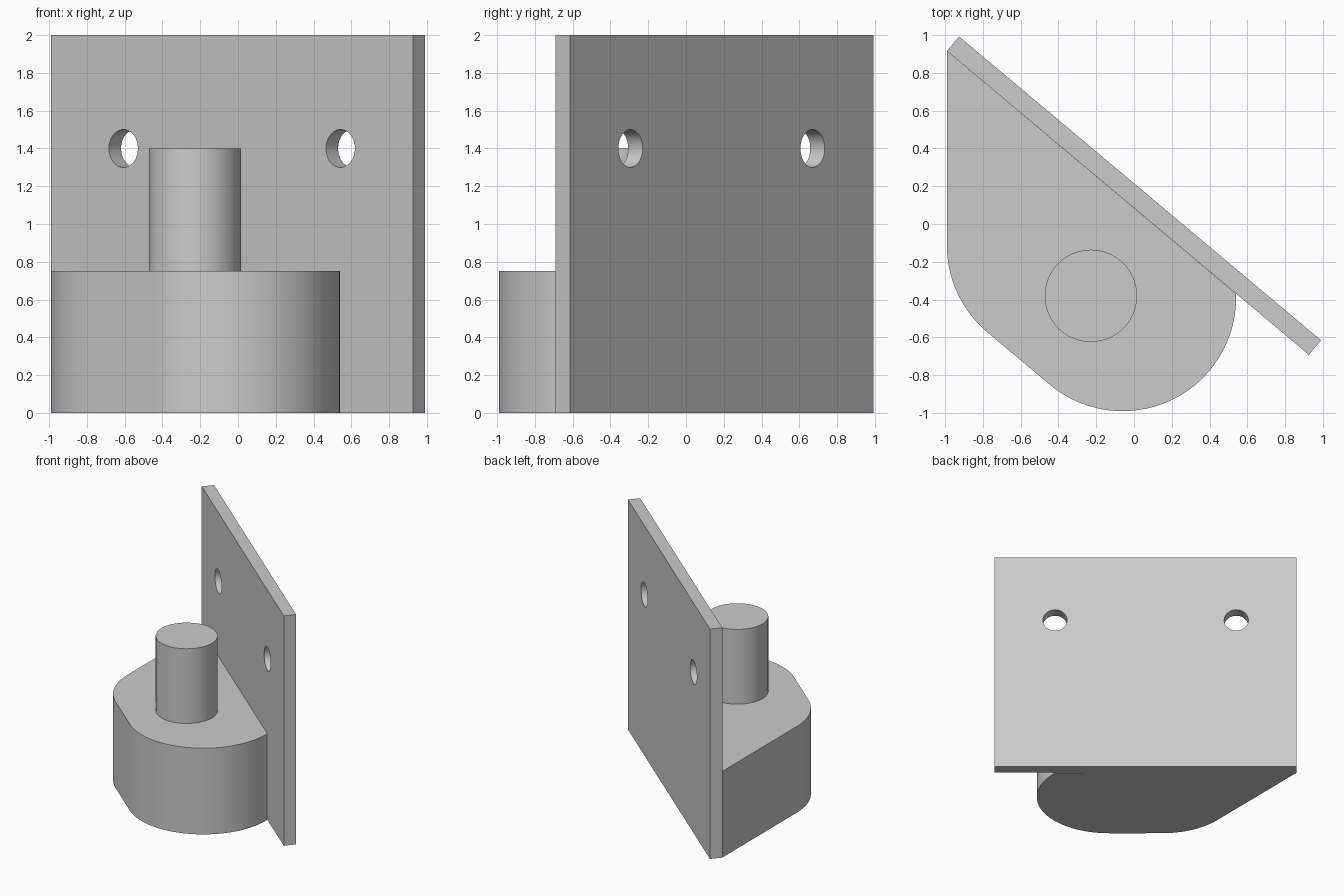
import bpy
import bmesh
from math import radians, cos, sin
from mathutils import Matrix, Vector

cube = bpy.data.objects.get("Cube")
if cube:
    bpy.data.objects.remove(cube, do_unlink=True)

steel = bpy.data.materials.new("grey_steel")
steel.use_nodes = True
GREY = (0.6, 0.6, 0.6, 1)
steel.diffuse_color = GREY
steel.node_tree.nodes["Principled BSDF"].inputs["Base Color"].default_value = GREY


def make_object(name, bm):
    bmesh.ops.recalc_face_normals(bm, faces=bm.faces)
    mesh = bpy.data.meshes.new(name)
    bm.to_mesh(mesh)
    bm.free()
    mesh.materials.append(steel)
    obj = bpy.data.objects.new(name, mesh)
    bpy.context.collection.objects.link(obj)
    return obj


def smooth(obj):
    bpy.ops.object.select_all(action="DESELECT")
    obj.select_set(True)
    bpy.context.view_layer.objects.active = obj
    bpy.ops.object.shade_smooth_by_angle(angle=radians(30))


def prism(name, outline, z0, z1):
    bm = bmesh.new()
    face = bm.faces.new([bm.verts.new((x, y, z0)) for x, y in outline])
    side = bmesh.ops.extrude_face_region(bm, geom=[face])["geom"]
    verts = [v for v in side if isinstance(v, bmesh.types.BMVert)]
    bmesh.ops.translate(bm, verts=verts, vec=(0, 0, z1 - z0))
    return make_object(name, bm)


def arc(cx, cy, r, start, end, steps):
    angles = [radians(start + (end - start) * i / steps) for i in range(steps + 1)]
    return [(cx + r * cos(a), cy + r * sin(a)) for a in angles]


# Mounting plate, turned about the vertical axis
LENGTH, THICK, HEIGHT = 2.5, 0.1, 2.0
turn = Matrix.Translation((0, 0.15, 0)) @ Matrix.Rotation(radians(-40), 4, "Z")
half_l, half_t = LENGTH / 2, THICK / 2
plate = prism("mounting_plate", [(-half_l, -half_t), (half_l, -half_t),
                                 (half_l, half_t), (-half_l, half_t)], 0, HEIGHT)
plate.data.transform(turn)

# Two bolt holes through the plate
bm = bmesh.new()
for side in (-1, 1):
    place = turn @ Matrix.Translation((side * 0.75, 0, 1.4)) @ Matrix.Rotation(radians(90), 4, "X")
    bmesh.ops.create_cone(bm, cap_ends=True, segments=64, radius1=0.1,
                          radius2=0.1, depth=0.4, matrix=place)
cutter = make_object("bolt_hole_cutter", bm)
cutter.hide_render = True
cut = plate.modifiers.new("bolt_holes", "BOOLEAN")
cut.operation = "DIFFERENCE"
cut.solver = "EXACT"
cut.object = cutter
bpy.context.view_layer.update()
holed = bpy.data.meshes.new_from_object(plate.evaluated_get(bpy.context.evaluated_depsgraph_get()))
plate.modifiers.clear()
plate.data = holed
bpy.data.objects.remove(cutter, do_unlink=True)
smooth(plate)

# Rounded base block, its back edge flush against the plate
start = turn @ Vector((-half_l, -half_t, 0))
outline = [(start.x, start.y)]
outline += arc(-0.39, -0.113, 0.6, 180, 230, 20)
outline += arc(-0.06, -0.39, 0.6, 230, 362, 48)
smooth(prism("base_block", outline, 0, 0.75))

# Upright pin
smooth(prism("hinge_pin", arc(-0.228, -0.38, 0.244, 0, 354.375, 63), 0.75, 1.4))
